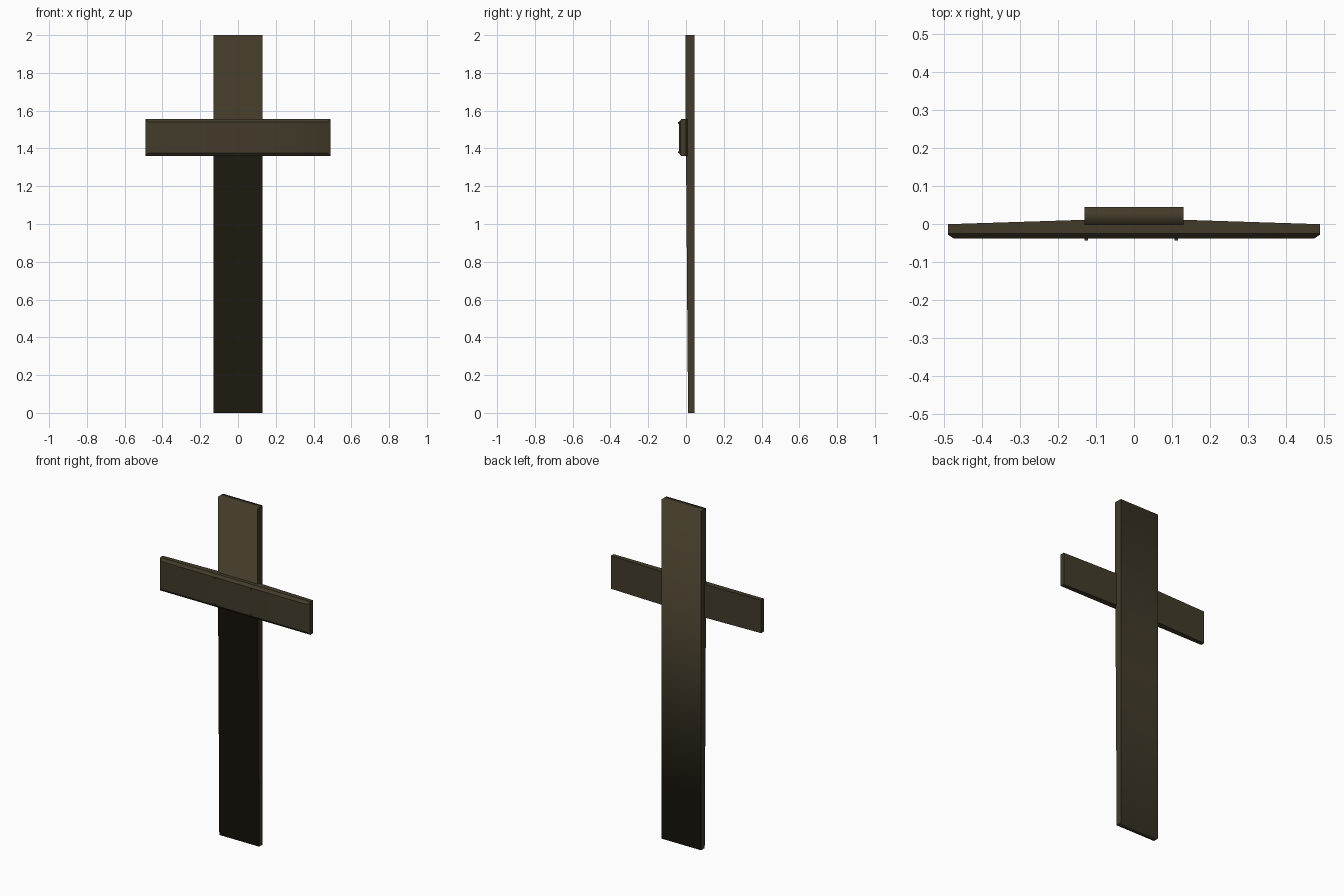
import bpy, bmesh

cube = bpy.data.objects.get("Cube")
if cube:
    bpy.data.objects.remove(cube, do_unlink=True)

wood = bpy.data.materials.new("dark_wood")
wood.use_nodes = True
colour = (0.056, 0.044, 0.023, 1)
wood.diffuse_color = colour
bsdf = wood.node_tree.nodes["Principled BSDF"]
bsdf.inputs["Base Color"].default_value = colour
bsdf.inputs["Roughness"].default_value = 0.8


def loft(name, rings, smooth=True):
    """Skin matching closed rings of points and cap both ends."""
    bm = bmesh.new()
    loops = [[bm.verts.new(p) for p in ring] for ring in rings]
    for a, b in zip(loops, loops[1:]):
        for i in range(len(a)):
            j = (i + 1) % len(a)
            bm.faces.new((a[i], a[j], b[j], b[i])).smooth = smooth
    for cap in (loops[0], loops[-1]):
        face = bm.faces.new(cap)
        for edge in face.edges:
            edge.smooth = False
    bmesh.ops.recalc_face_normals(bm, faces=bm.faces)
    mesh = bpy.data.meshes.new(name)
    bm.to_mesh(mesh)
    bm.free()
    mesh.materials.append(wood)
    obj = bpy.data.objects.new(name, mesh)
    bpy.context.collection.objects.link(obj)
    return obj


# Upright: side profile with a tenon hidden inside the crossbar
profile = [(0.011, 0), (0, 1.37), (-0.02, 1.37), (-0.02, 1.54),
           (-0.003, 1.54), (-0.003, 2), (0.045, 2), (0.045, 0)]
loft("upright", [[(x, y, z) for y, z in profile] for x in (-0.13, 0.13)])


# Crossbar: chamfered front, back tapering towards the ends
def bar_section(x, front, back, inset):
    low, high, shoulder = 1.36, 1.555, -0.025
    return [(x, back, low), (x, back, high), (x, shoulder, high),
            (x, front, high - inset), (x, front, low + inset), (x, shoulder, low)]


half = [(0.13, -0.038, 0.011, 0.015), (0.475, -0.038, 0, 0.015), (0.49, -0.028, 0, 0.004)]
sections = [(-x, f, b, i) for x, f, b, i in reversed(half)] + half
crossbar = loft("crossbar", [bar_section(*s) for s in sections])
bpy.context.view_layer.objects.active = crossbar
crossbar.select_set(True)
bpy.ops.object.shade_smooth_by_angle(angle=0.6)

# Small raised nubs at the corners of the joint
for side, x in (("right", -0.126), ("left", 0.111)):
    for level, z in (("lower", 1.38), ("upper", 1.535)):
        loft(f"{level}_{side}_nub",
             [[(x + dx, y, z + dz) for y, dz in
               ((-0.043, -0.005), (-0.043, 0.005), (-0.03, 0.005), (-0.03, -0.005))]
              for dx in (-0.005, 0.005)], smooth=False)
